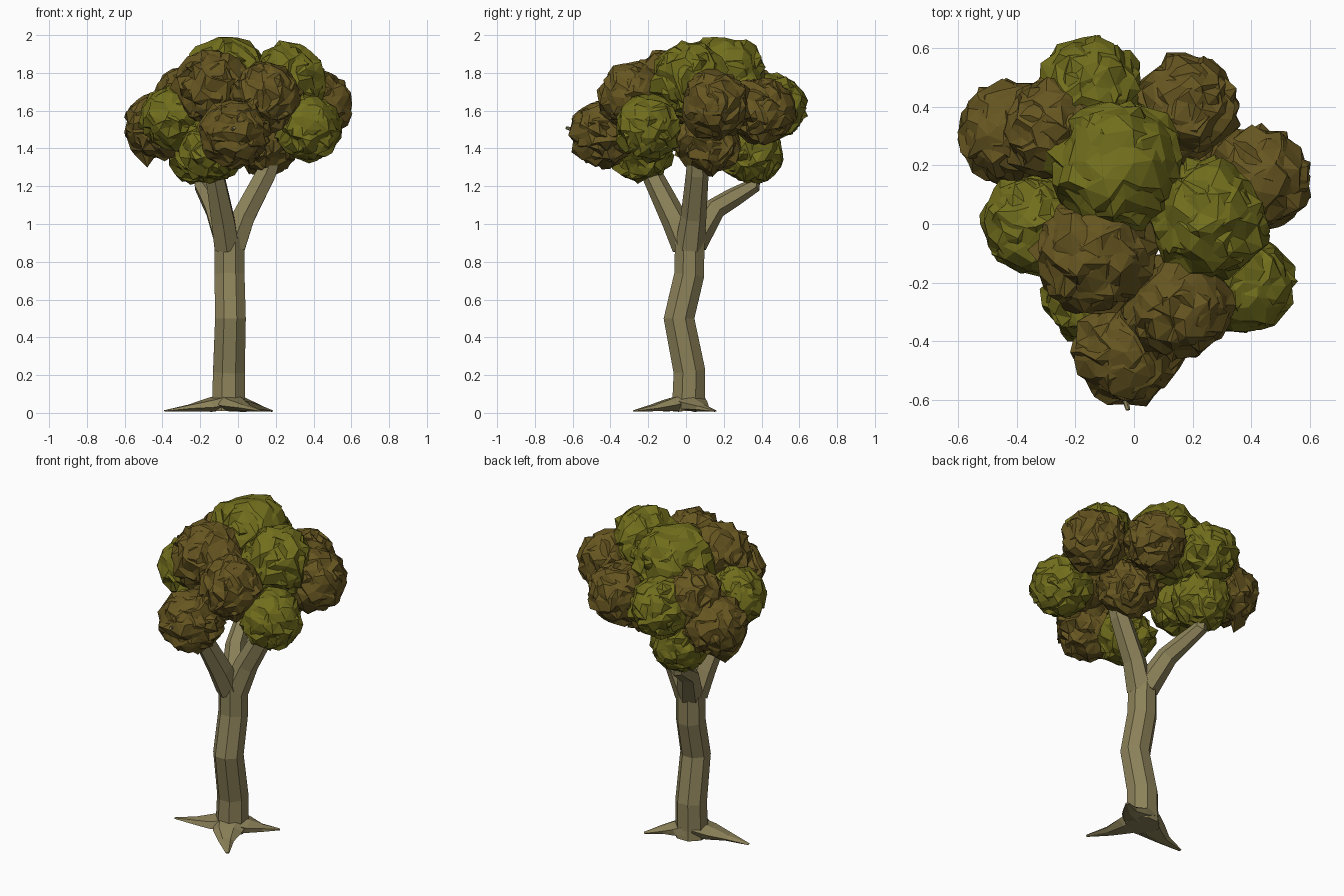
import bpy, bmesh, math, random
from mathutils import Vector

if "Cube" in bpy.data.objects:
    bpy.data.objects.remove(bpy.data.objects["Cube"])

random.seed(4)


def material(name, rgb):
    m = bpy.data.materials.new(name)
    m.diffuse_color = (*rgb, 1)
    m.use_nodes = True
    m.node_tree.nodes["Principled BSDF"].inputs["Base Color"].default_value = m.diffuse_color
    return m


BARK = material("bark", (0.26, 0.22, 0.10))
GREEN = material("green_leaves", (0.165, 0.155, 0.012))
BROWN = material("brown_leaves", (0.135, 0.093, 0.015))


def finish(bm, name, mat):
    bmesh.ops.recalc_face_normals(bm, faces=bm.faces)
    mesh = bpy.data.meshes.new(name)
    bm.to_mesh(mesh)
    bm.free()
    mesh.materials.append(mat)
    ob = bpy.data.objects.new(name, mesh)
    bpy.context.collection.objects.link(ob)
    return ob


def limb(name, path, sides=8, flat=1.0):
    """Faceted tube through (x, y, z, radius) stations; flat squashes it vertically."""
    bm = bmesh.new()
    pts = [Vector(p[:3]) for p in path]
    rings = []
    for i, p in enumerate(pts):
        tan = pts[min(i + 1, len(pts) - 1)] - pts[max(i - 1, 0)]
        rot = Vector((0, 0, 1)).rotation_difference(tan)
        ring = []
        for k in range(sides):
            a = 2 * math.pi * (k + 0.5) / sides
            off = rot @ Vector((math.cos(a), math.sin(a), 0)) * path[i][3]
            off.z *= flat
            v = p + off
            v.z = max(v.z, 0)
            ring.append(bm.verts.new(v))
        rings.append(ring)
    for a, b in zip(rings, rings[1:]):
        for k in range(sides):
            j = (k + 1) % sides
            bm.faces.new((a[k], a[j], b[j], b[k]))
    bm.faces.new(rings[0])
    bm.faces.new(rings[-1])
    return finish(bm, name, BARK)


def leaf_clump(name, x, y, z, r, mat, spike=None):
    """Two interleaved crumpled low-poly shells, rougher on the sides and underside."""
    bm = bmesh.new()
    c = Vector((x, y, z))
    for shell in range(2):
        ball = bmesh.ops.create_icosphere(bm, subdivisions=3, radius=1)["verts"]
        for v in ball:
            n = v.co.normalized()
            rough = 0.05 if n.z > 0.6 else 0.09
            jit = Vector([random.uniform(-0.09, 0.09) for _ in range(3)])
            n.rotate(Vector((0, 0, 1)).rotation_difference(Vector((0.3 * shell, 0.2 * shell, 1))))
            v.co = c + (n * (0.97 + random.uniform(-rough, rough)) + jit) * r
    if spike:
        s = Vector(spike)
        min(bm.verts, key=lambda v: (v.co - s).length).co = s
    return finish(bm, name, mat)


# Trunk
limb("trunk", [(-0.05, 0.015, 0.01, 0.1), (-0.05, 0.015, 0.07, 0.094), (-0.048, 0.018, 0.22, 0.091),
               (-0.04, -0.037, 0.5, 0.088), (-0.045, 0.017, 0.73, 0.086), (-0.045, 0.02, 0.93, 0.084),
               (-0.05, 0.022, 1.0, 0.05)])

# Branches, continuing up inside the leaves
limb("front_branch", [(-0.06, 0.0, 0.88, 0.075), (-0.08, -0.06, 1.02, 0.07), (-0.125, -0.185, 1.27, 0.055),
                      (-0.1, -0.36, 1.43, 0.03), (-0.02, -0.635, 1.51, 0.008)], 6)
limb("right_branch", [(-0.03, 0.02, 0.88, 0.078), (0.03, 0.04, 1.04, 0.068), (0.15, 0.06, 1.27, 0.06),
                      (0.23, 0.06, 1.5, 0.04), (0.26, 0.05, 1.7, 0.015)], 6)
limb("back_branch", [(-0.055, 0.04, 0.9, 0.075), (-0.12, 0.15, 1.08, 0.06), (-0.155, 0.25, 1.14, 0.052),
                     (-0.19, 0.35, 1.2, 0.045), (-0.2, 0.38, 1.35, 0.02)], 6)

# Roots, flaring out of the trunk foot
for i, (tx, ty, bend) in enumerate([(-0.39, -0.06, 0.02), (0.18, 0.155, -0.02), (0.12, -0.275, -0.02)]):
    c, t = Vector((-0.05, 0.015, 0)), Vector((tx, ty, 0))
    d = t - c
    side = Vector((-d.y, d.x, 0)).normalized() * bend
    path = []
    for f, h, r in [(0.05, 0.06, 0.1), (0.32, 0.04, 0.085), (0.62, 0.026, 0.045), (1, 0.01, 0.01)]:
        p = c + d * f + side * math.sin(f * math.pi)
        path.append((p.x, p.y, h, r))
    limb(f"root_{i + 1}", path, 6, 0.42)

# Leaf clumps: x, y, z, radius
green = [(-0.06, 0.2, 1.765, 0.225), (0.26, 0.02, 1.76, 0.2), (-0.15, 0.46, 1.62, 0.175),
         (0.37, -0.2, 1.51, 0.172), (-0.34, 0.0, 1.56, 0.172), (-0.2, 0.35, 1.38, 0.168),
         (-0.14, -0.24, 1.39, 0.165)]
brown = [(-0.02, -0.43, 1.48, 0.18), (0.15, -0.28, 1.67, 0.182), (-0.13, -0.1, 1.72, 0.205),
         (0.18, 0.40, 1.60, 0.175), (0.42, 0.155, 1.63, 0.18), (-0.27, 0.33, 1.66, 0.175),
         (0.15, 0.12, 1.43, 0.17)]
for i, s in enumerate(green):
    leaf_clump(f"green_leaf_clump_{i + 1}", *s, GREEN)
for i, s in enumerate(brown):
    leaf_clump(f"brown_leaf_clump_{i + 1}", *s, BROWN)
leaf_clump("drooping_leaf_clump", -0.42, 0.31, 1.52, 0.178, BROWN, (-0.48, 0.3, 1.3))
